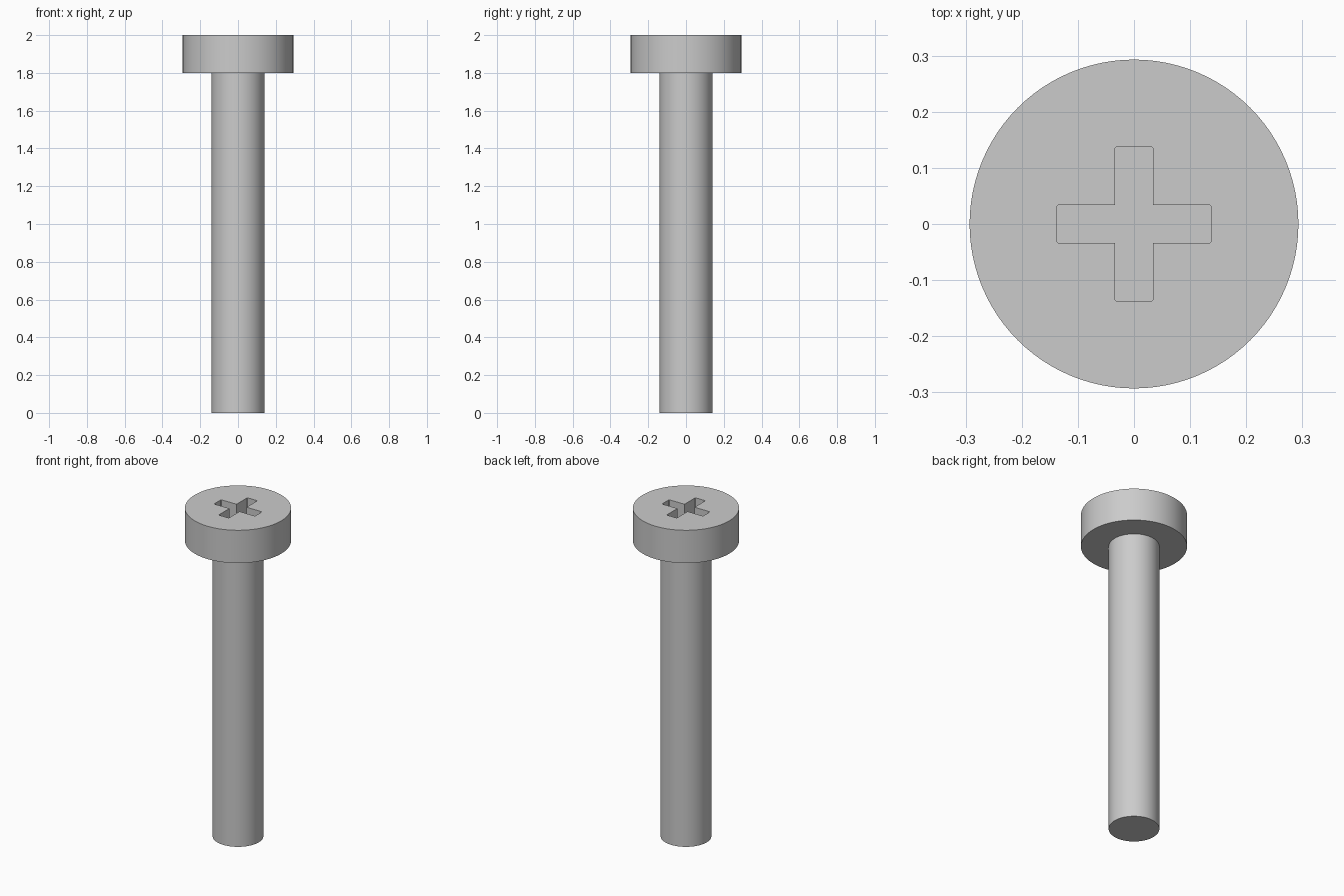
import bpy, bmesh
from math import pi, sin, cos

default = bpy.data.objects.get("Cube")
if default:
    bpy.data.objects.remove(default, do_unlink=True)

HEAD_R, SHAFT_R = 0.293, 0.14
HEAD_Z, TOP_Z = 1.8, 2.0
ARM, HALF, DEPTH, ROUND = 0.138, 0.034, 0.1, 0.003
SIDES = 96

steel = bpy.data.materials.new("grey steel")
steel.use_nodes = True
colour = (0.6, 0.6, 0.6, 1)
steel.diffuse_color = colour
steel.node_tree.nodes["Principled BSDF"].inputs["Base Color"].default_value = colour


def make_object(name, bm):
    bmesh.ops.recalc_face_normals(bm, faces=bm.faces)
    mesh = bpy.data.meshes.new(name)
    bm.to_mesh(mesh)
    bm.free()
    mesh.materials.append(steel)
    obj = bpy.data.objects.new(name, mesh)
    bpy.context.collection.objects.link(obj)
    return obj


def prism(name, outline, z0, z1):
    """Extrude a closed outline from z0 up to z1."""
    bm = bmesh.new()
    base = bm.faces.new([bm.verts.new((x, y, z0)) for x, y in outline])
    new = bmesh.ops.extrude_face_region(bm, geom=[base], use_keep_orig=True)["geom"]
    verts = [g for g in new if isinstance(g, bmesh.types.BMVert)]
    bmesh.ops.translate(bm, verts=verts, vec=(0, 0, z1 - z0))
    return make_object(name, bm)


def circle(r):
    return [(r * cos(2 * pi * i / SIDES), r * sin(2 * pi * i / SIDES)) for i in range(SIDES)]


# Cross outline: one arm with slightly eased tips, turned four times
arm = [(HALF, -HALF), (ARM - ROUND, -HALF), (ARM, ROUND - HALF),
       (ARM, HALF - ROUND), (ARM - ROUND, HALF)]
cross = []
for turn in range(4):
    c, s = round(cos(turn * pi / 2)), round(sin(turn * pi / 2))
    cross += [(c * x - s * y, s * x + c * y) for x, y in arm]

# Shaft and head
shaft = prism("shaft", circle(SHAFT_R), 0, HEAD_Z)
head = prism("head", circle(HEAD_R), HEAD_Z, TOP_Z)

# Driver recess cut into the head
cutter = prism("recess_cutter", cross, TOP_Z - DEPTH, TOP_Z + 0.1)
cutter.hide_render = True
cutter.hide_set(True)
cut = head.modifiers.new("driver recess", "BOOLEAN")
cut.operation = "DIFFERENCE"
cut.solver = "EXACT"
cut.object = cutter

# Smooth round sides, sharp rims
for obj in (shaft, head):
    bpy.ops.object.select_all(action="DESELECT")
    obj.select_set(True)
    bpy.context.view_layer.objects.active = obj
    if obj is head:
        bpy.ops.object.modifier_apply(modifier=cut.name)
    bpy.ops.object.shade_smooth_by_angle(angle=pi / 6)
bpy.data.objects.remove(cutter, do_unlink=True)
